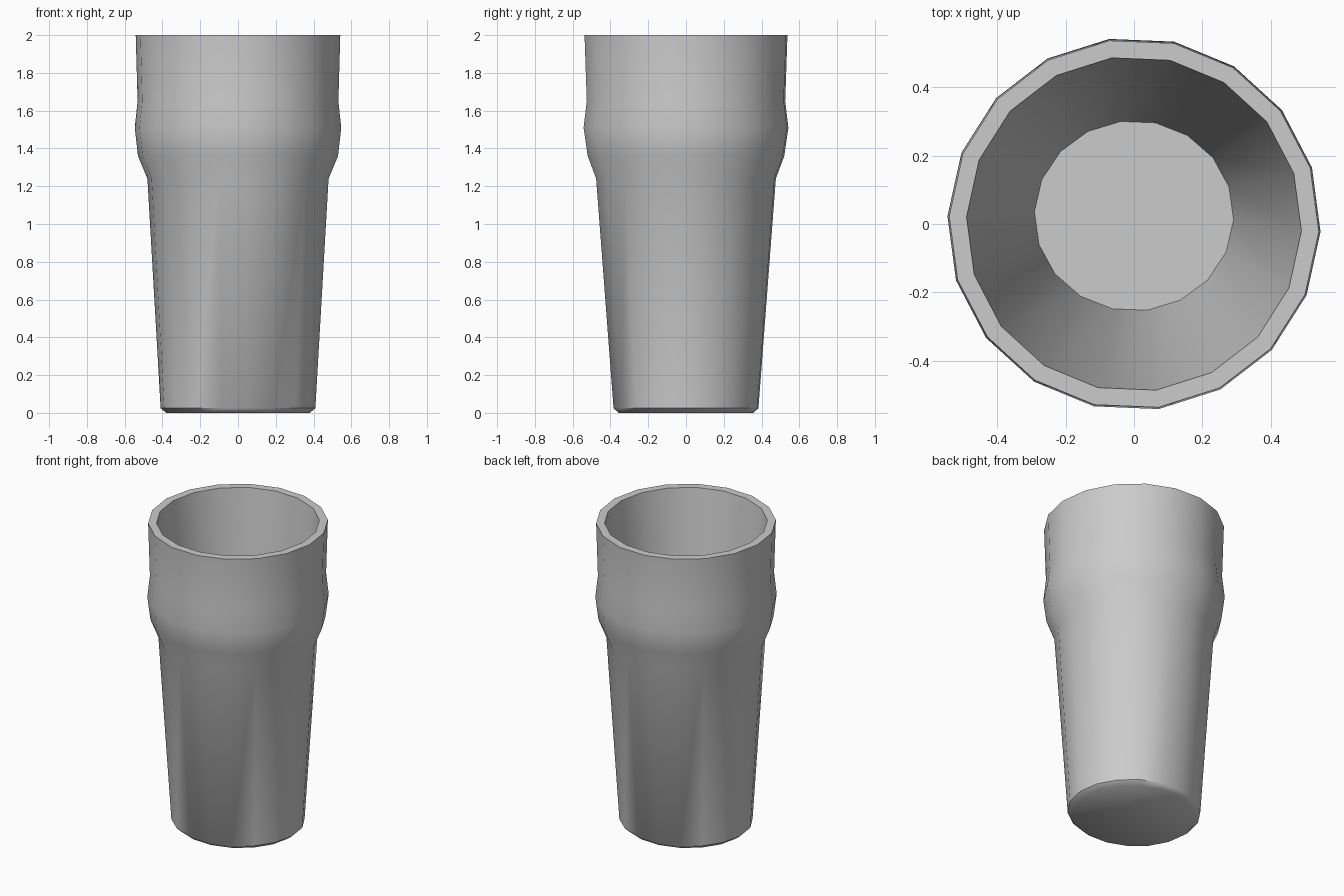
import bpy, bmesh, math

if "Cube" in bpy.data.objects:
    bpy.data.objects.remove(bpy.data.objects["Cube"])

SIDES = 18
TURN = math.radians(-2.4)

# Rings along the glass: x radius, y radius, y centre, height
outer = [
    (0.38, 0.36, 0.0, 0.0),       # foot
    (0.41, 0.387, 0.0, 0.025),    # foot bevel
    (0.48, 0.48, 0.0, 1.24),      # tapered body
    (0.53, 0.525, 0.0, 1.36),     # bulge
    (0.547, 0.547, 0.0, 1.51),
    (0.532, 0.53, 0.0, 1.65),
    (0.542, 0.542, 0.0, 2.0),     # outer lip
]
inner = [
    (0.491, 0.491, 0.0, 2.0),     # inner lip
    (0.292, 0.279, 0.024, 0.1),   # inside floor
]

bm = bmesh.new()


def ring(rx, ry, cy, z):
    angles = [TURN + 2 * math.pi * i / SIDES for i in range(SIDES)]
    return [bm.verts.new((rx * math.cos(a), cy + ry * math.sin(a), z)) for a in angles]


# Walls, lip and the two floors
rings = [ring(*r) for r in outer + inner]
for a, b in zip(rings, rings[1:]):
    for i in range(SIDES):
        j = (i + 1) % SIDES
        bm.faces.new((a[i], a[j], b[j], b[i]))
bm.faces.new(list(reversed(rings[0])))
bm.faces.new(rings[-1])
bmesh.ops.recalc_face_normals(bm, faces=bm.faces)

mesh = bpy.data.meshes.new("pint_glass")
bm.to_mesh(mesh)
bm.free()
glass = bpy.data.objects.new("pint_glass", mesh)
bpy.context.collection.objects.link(glass)

# Smooth sides with crisp lip and foot edges
bpy.context.view_layer.objects.active = glass
glass.select_set(True)
bpy.ops.object.shade_smooth_by_angle(angle=math.radians(43))
